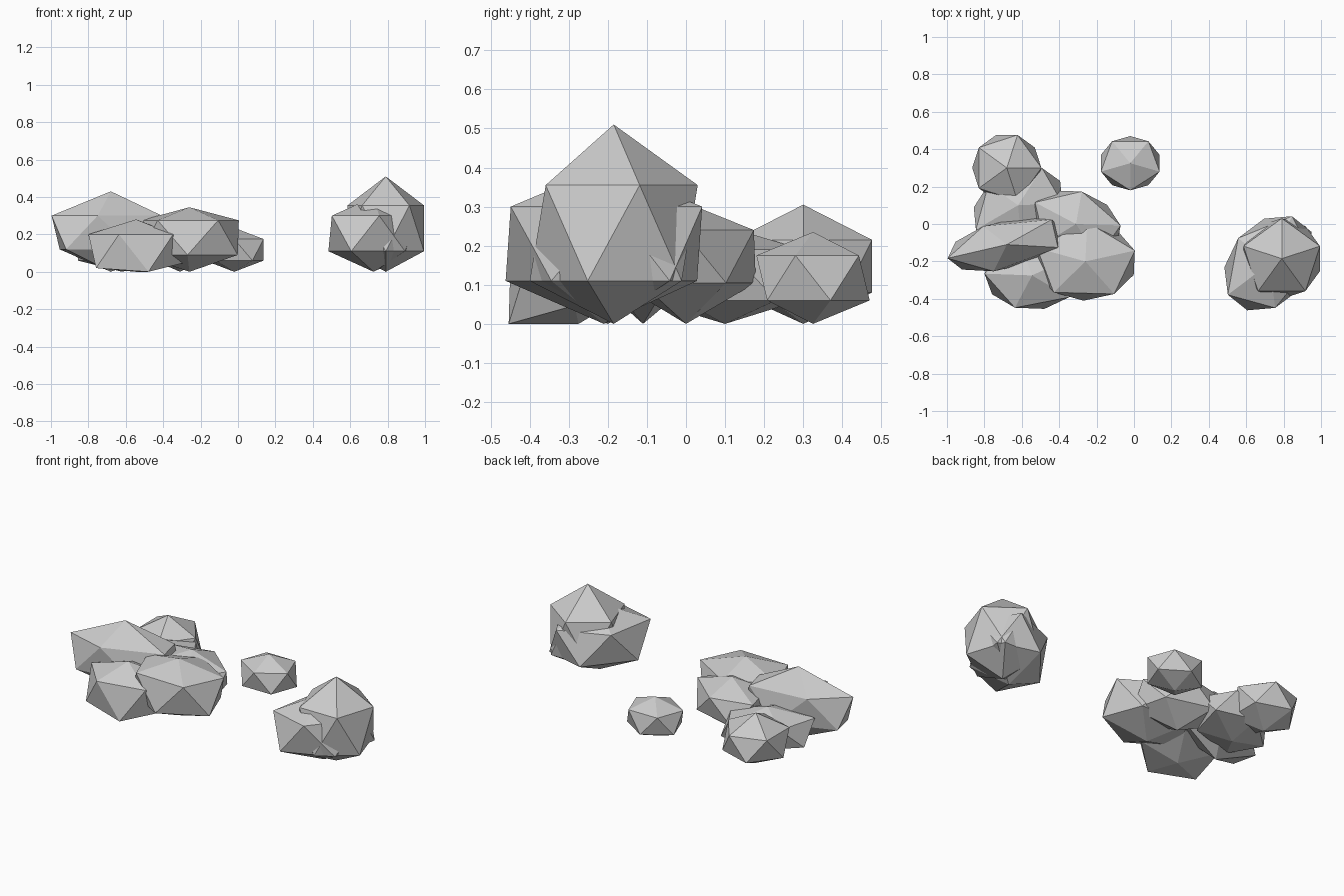
import bpy, bmesh
from math import radians, cos, sin, atan2, hypot

if "Cube" in bpy.data.objects:
    bpy.data.objects.remove(bpy.data.objects["Cube"])


def rock(name, centre, radii, heights, spin, axis=0, lift=0):
    """Faceted boulder: icosahedron with set ring radii and ring heights, resting on the ground.
    axis turns the oval footprint, lift raises the lower ring towards the back."""
    low, high, top = heights
    bm = bmesh.new()
    bmesh.ops.create_icosphere(bm, subdivisions=1, radius=1)
    t = radians(axis)
    for v in bm.verts:
        x, y, z = v.co
        if hypot(x, y) < 0.1:
            v.co = (centre[0], centre[1], top if z > 0 else 0)
            continue
        a = atan2(y, x) + radians(spin)
        px, py = radii[0] * cos(a), radii[1] * sin(a)
        dy = px * sin(t) + py * cos(t)
        v.co = (centre[0] + px * cos(t) - py * sin(t),
                centre[1] + dy,
                high if z > 0 else max(0, low + lift * dy))
    mesh = bpy.data.meshes.new(name)
    bm.to_mesh(mesh)
    bm.free()
    bpy.context.collection.objects.link(bpy.data.objects.new(name, mesh))


# Right-hand pair
rock("tall_rock", (0.79, -0.185), (0.215, 0.215), (0.11, 0.355, 0.51), 18)
rock("tall_rock_companion", (0.725, -0.21), (0.285, 0.215), (0.11, 0.30, 0.40), 19, 50)

# Lone rock at the back
rock("lone_rock", (-0.02, 0.325), (0.165, 0.145), (0.06, 0.175, 0.235), 54)

# Left-hand cluster
rock("long_rock", (-0.68, -0.11), (0.325, 0.13), (0.12, 0.30, 0.43), 36, 13)
rock("front_rock", (-0.545, -0.275), (0.255, 0.185), (0.05, 0.2, 0.28), 33, 0, 0.3)
rock("front_right_rock", (-0.26, -0.2), (0.275, 0.21), (0.09, 0.275, 0.345), 16)
rock("middle_rock", (-0.31, 0.0), (0.25, 0.175), (0.105, 0.24, 0.31), 25, -20)
rock("low_rock", (-0.62, 0.1), (0.26, 0.185), (0.06, 0.19, 0.25), 36, 30)
rock("back_rock", (-0.68, 0.3), (0.185, 0.185), (0.08, 0.215, 0.305), 0)
